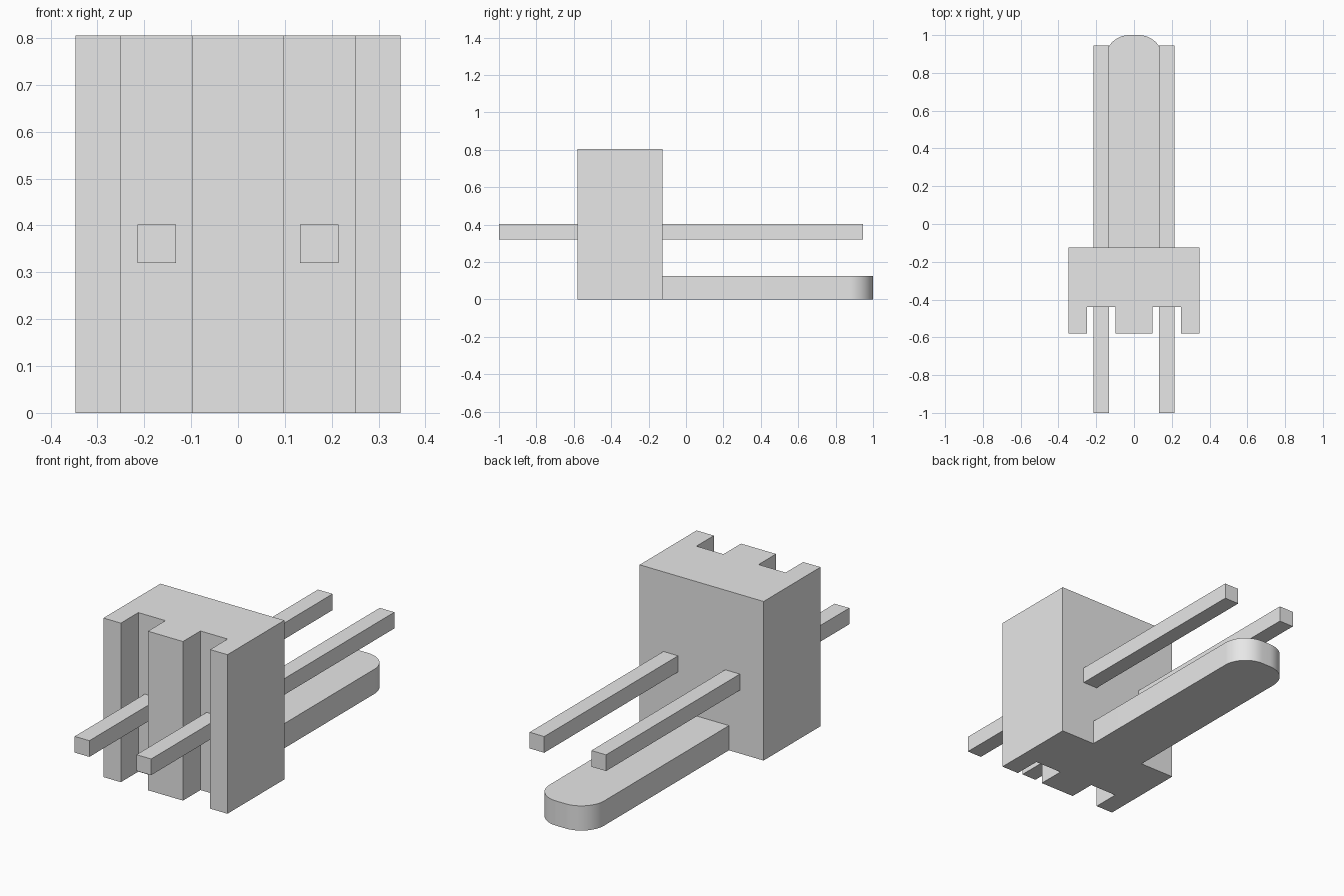
import bpy
import bmesh

cube = bpy.data.objects.get("Cube")
if cube:
    bpy.data.objects.remove(cube, do_unlink=True)

# Single neutral colour
GREY = (0.8, 0.8, 0.8, 1.0)
grey = bpy.data.materials.new("light_grey")
grey.use_nodes = True
grey.diffuse_color = GREY
grey.node_tree.nodes["Principled BSDF"].inputs["Base Color"].default_value = GREY


def extrude_outline(name, outline, z_low, z_high, round_y=None, radius=0.0):
    """Raise a flat outline into a solid, rounding the upright edges at round_y."""
    bm = bmesh.new()
    base = bm.faces.new([bm.verts.new((x, y, z_low)) for x, y in outline])
    raised = bmesh.ops.extrude_face_region(bm, geom=[base], use_keep_orig=True)
    top = [v for v in raised["geom"] if isinstance(v, bmesh.types.BMVert)]
    bmesh.ops.translate(bm, verts=top, vec=(0, 0, z_high - z_low))
    bmesh.ops.recalc_face_normals(bm, faces=bm.faces)
    if round_y is not None:
        corners = [e for e in bm.edges
                   if all(abs(v.co.y - round_y) < 1e-4 for v in e.verts)
                   and abs(e.verts[0].co.z - e.verts[1].co.z) > 1e-4]
        bmesh.ops.bevel(bm, geom=corners, offset=radius, segments=16,
                        profile=0.5, affect='EDGES')
    mesh = bpy.data.meshes.new(name)
    bm.to_mesh(mesh)
    bm.free()
    mesh.materials.append(grey)
    obj = bpy.data.objects.new(name, mesh)
    bpy.context.collection.objects.link(obj)
    return obj


def rectangle(x0, x1, y0, y1):
    return [(x0, y0), (x1, y0), (x1, y1), (x0, y1)]


# Housing block with two upright grooves in the front
FRONT, GROOVE, BACK = -0.58, -0.44, -0.125
half = [(0.098, FRONT), (0.098, GROOVE), (0.25, GROOVE),
        (0.25, FRONT), (0.347, FRONT), (0.347, BACK)]
mirrored = [(-x, y) for x, y in reversed(half)]
extrude_outline("housing", half + mirrored, 0.0, 0.805)

# Square contact pins running through the housing
for side, name in ((-1, "right_pin"), (1, "left_pin")):
    x = side * 0.173
    extrude_outline(name, rectangle(x - 0.041, x + 0.041, -1.0, 0.945), 0.32, 0.402)

# Long locking tongue with a rounded tip
tongue = extrude_outline("tongue", rectangle(-0.153, 0.153, BACK, 1.0),
                         0.0, 0.125, round_y=1.0, radius=0.128)
bpy.context.view_layer.objects.active = tongue
tongue.select_set(True)
bpy.ops.object.shade_smooth_by_angle()
